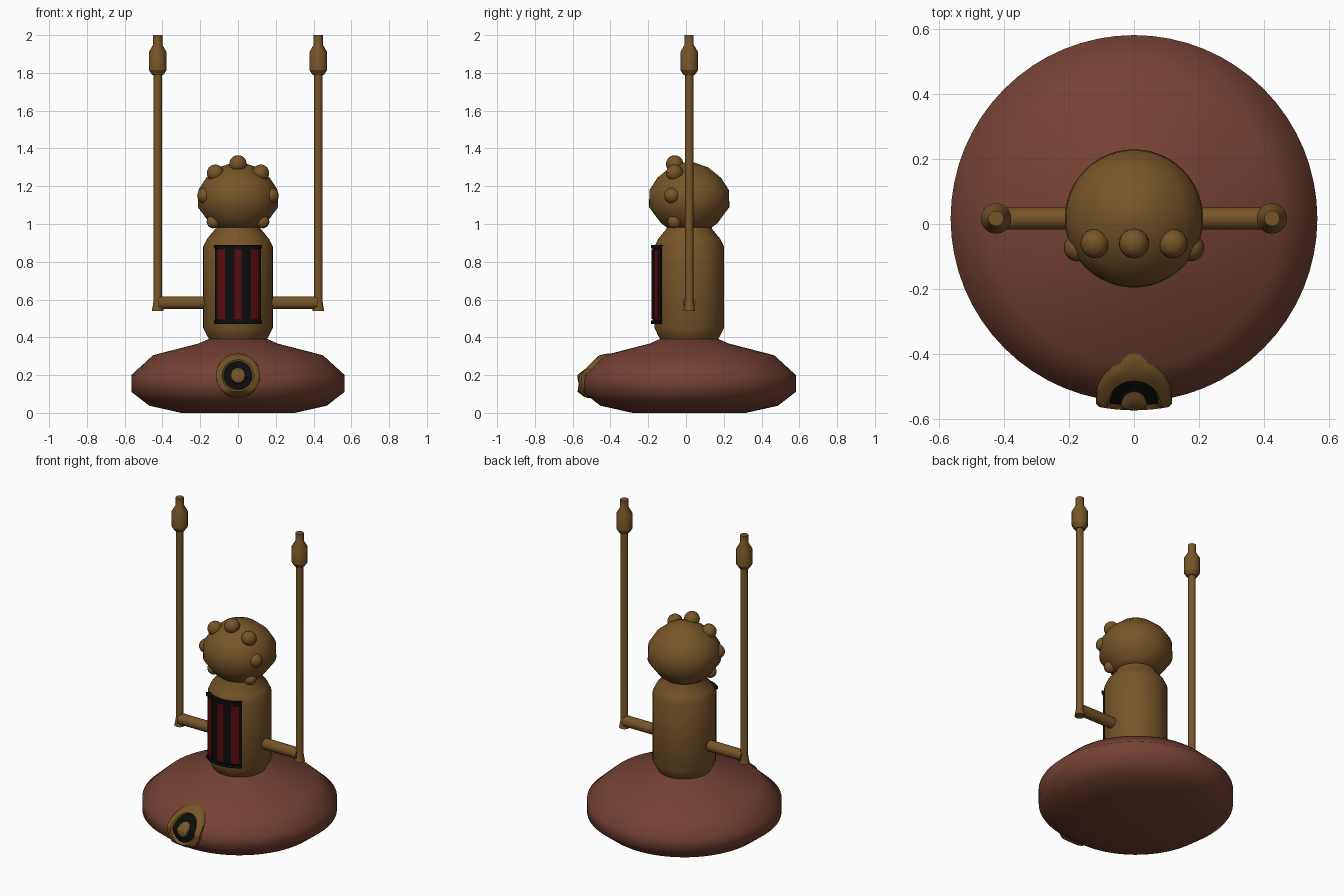
import bpy, bmesh, math
from mathutils import Vector

cube = bpy.data.objects.get("Cube")
if cube:
    bpy.data.objects.remove(cube)

CY = 0.017  # shared axis of the turned parts


def material(name, rgb):
    m = bpy.data.materials.new(name)
    m.use_nodes = True
    col = (*rgb, 1)
    m.diffuse_color = col
    bsdf = m.node_tree.nodes["Principled BSDF"]
    bsdf.inputs["Base Color"].default_value = col
    bsdf.inputs["Roughness"].default_value = 0.7
    return m


BRONZE = material("bronze", (0.185, 0.09, 0.021))
CLAY = material("red_brown", (0.18, 0.054, 0.034))
BLACK = material("black", (0.004, 0.004, 0.004))
RED = material("dark_red", (0.1, 0.003, 0.005))


def finish(name, bm, mats, angle=45):
    bmesh.ops.recalc_face_normals(bm, faces=bm.faces)
    me = bpy.data.meshes.new(name)
    bm.to_mesh(me)
    bm.free()
    for m in mats:
        me.materials.append(m)
    ob = bpy.data.objects.new(name, me)
    bpy.context.collection.objects.link(ob)
    bpy.ops.object.select_all(action="DESELECT")
    ob.select_set(True)
    bpy.context.view_layer.objects.active = ob
    bpy.ops.object.shade_smooth_by_angle(angle=math.radians(angle))
    return ob


def bridge(bm, a, b, mat=0):
    n = len(a)
    for i in range(n):
        f = bm.faces.new((a[i], a[(i + 1) % n], b[(i + 1) % n], b[i]))
        f.material_index = mat


def lathe(name, profile, mat, x=0, segs=48, angle=45):
    """Turn (radius, height) points about a vertical axis and cap both ends."""
    bm = bmesh.new()
    rings = []
    for r, z in profile:
        rings.append([bm.verts.new((x + r * math.cos(2 * math.pi * i / segs),
                                    CY + r * math.sin(2 * math.pi * i / segs), z))
                      for i in range(segs)])
    for a, b in zip(rings, rings[1:]):
        bridge(bm, a, b)
    bm.faces.new(rings[0])
    bm.faces.new(rings[-1])
    return finish(name, bm, [mat], angle)


# Turned parts: saucer, body and head
SAUCER = [(0.30, 0.0), (0.47, 0.038), (0.565, 0.112), (0.565, 0.2),
          (0.45, 0.305), (0.21, 0.367), (0.13, 0.402)]
lathe("saucer_base", SAUCER, CLAY, segs=64, angle=60)
lathe("body", [(0.15, 0.385), (0.165, 0.41), (0.184, 0.45), (0.184, 0.88),
               (0.165, 0.92), (0.12, 0.975), (0.12, 1.0)], BRONZE)
lathe("head", [(0.11, 0.975), (0.15, 1.005), (0.213, 1.09), (0.21, 1.18),
               (0.168, 1.245), (0.1, 1.3), (0.02, 1.328)], BRONZE, angle=60)


# Row of round knobs arching over the head
def knob(name, x, y, z, r):
    bm = bmesh.new()
    bmesh.ops.create_uvsphere(bm, u_segments=20, v_segments=12, radius=r)
    bmesh.ops.translate(bm, verts=bm.verts, vec=(x, y, z))
    finish(name, bm, [BRONZE])


knob("knob_top", 0, -0.06, 1.318, 0.046)
for side, s in (("left", 1), ("right", -1)):
    knob("knob_upper_" + side, s * 0.12, -0.06, 1.27, 0.045)
    knob("knob_middle_" + side, s * 0.174, -0.073, 1.15, 0.042)
    knob("knob_lower_" + side, s * 0.13, -0.062, 1.013, 0.036)

    # Antenna rod with flared foot and bulb
    lathe("antenna_" + side,
          [(0.031, 0.54), (0.024, 0.58), (0.022, 0.6), (0.022, 1.79), (0.03, 1.79),
           (0.047, 1.815), (0.047, 1.91), (0.024, 1.95), (0.024, 2.0)],
          BRONZE, x=s * 0.425, segs=20, angle=30)

    # Horizontal arm from the body to the rod
    bm = bmesh.new()
    ends = []
    for x in (0.15, 0.42):
        ends.append([bm.verts.new((s * x, CY + 0.034 * math.cos(math.pi * i / 10),
                                   0.583 + 0.034 * math.sin(math.pi * i / 10)))
                     for i in range(20)])
        bm.faces.new(ends[-1])
    bridge(bm, *ends)
    finish("arm_" + side, bm, [BRONZE])


# Curved plates wrapped round the front of the body
def arc_plate(bm, a0, a1, z0, z1, r0, r1):
    steps = max(2, round((a1 - a0) / 4))
    loops = []
    for i in range(steps + 1):
        a = math.radians(a0 + (a1 - a0) * i / steps)
        loops.append([bm.verts.new((r * math.sin(a), CY - r * math.cos(a), z))
                      for r, z in ((r0, z0), (r1, z0), (r1, z1), (r0, z1))])
    for a, b in zip(loops, loops[1:]):
        bridge(bm, a, b)
    bm.faces.new(loops[0])
    bm.faces.new(loops[-1])


bm = bmesh.new()
arc_plate(bm, -39, 39, 0.48, 0.88, 0.175, 0.195)
for z in (0.47, 0.87):
    arc_plate(bm, -39, 39, z, z + 0.02, 0.17, 0.202)
finish("grille_panel", bm, [BLACK], 30)

for name, mid in (("right", -27), ("middle", 0), ("left", 27)):
    bm = bmesh.new()
    half = 5.5 if mid == 0 else 6.5
    arc_plate(bm, mid - half, mid + half, 0.497, 0.865, 0.192, 0.199)
    finish("grille_stripe_" + name, bm, [RED], 30)


# Round lamp draped over the front of the saucer
def saucer_front(x, z):
    for (r0, z0), (r1, z1) in zip(SAUCER, SAUCER[1:]):
        if z0 <= z <= z1:
            r = r0 + (r1 - r0) * (z - z0) / (z1 - z0)
            return CY - math.sqrt(r * r - x * x)


bm = bmesh.new()
rings = []
SEGS = 40
# each step: radius, height above the saucer, colour of the band inside it
steps = [(0.117, -0.02, 0), (0.117, 0.018, 0), (0.108, 0.026, 0), (0.085, 0.026, 0),
         (0.075, 0.01, 1), (0.055, 0.01, 1), (0.04, 0.01, 0), (0.036, 0.022, 0),
         (0.015, 0.026, 0)]
for r, lift, _ in steps:
    ring = []
    for i in range(SEGS):
        a = 2 * math.pi * i / SEGS
        x, z = r * math.cos(a), 0.197 + r * math.sin(a)
        ring.append(bm.verts.new(Vector((x, saucer_front(x, z) - lift, z))))
    rings.append(ring)
for a, b, step in zip(rings, rings[1:], steps):
    bridge(bm, a, b, step[2])
bm.faces.new(rings[-1])
finish("front_lamp", bm, [BRONZE, BLACK], 40)
